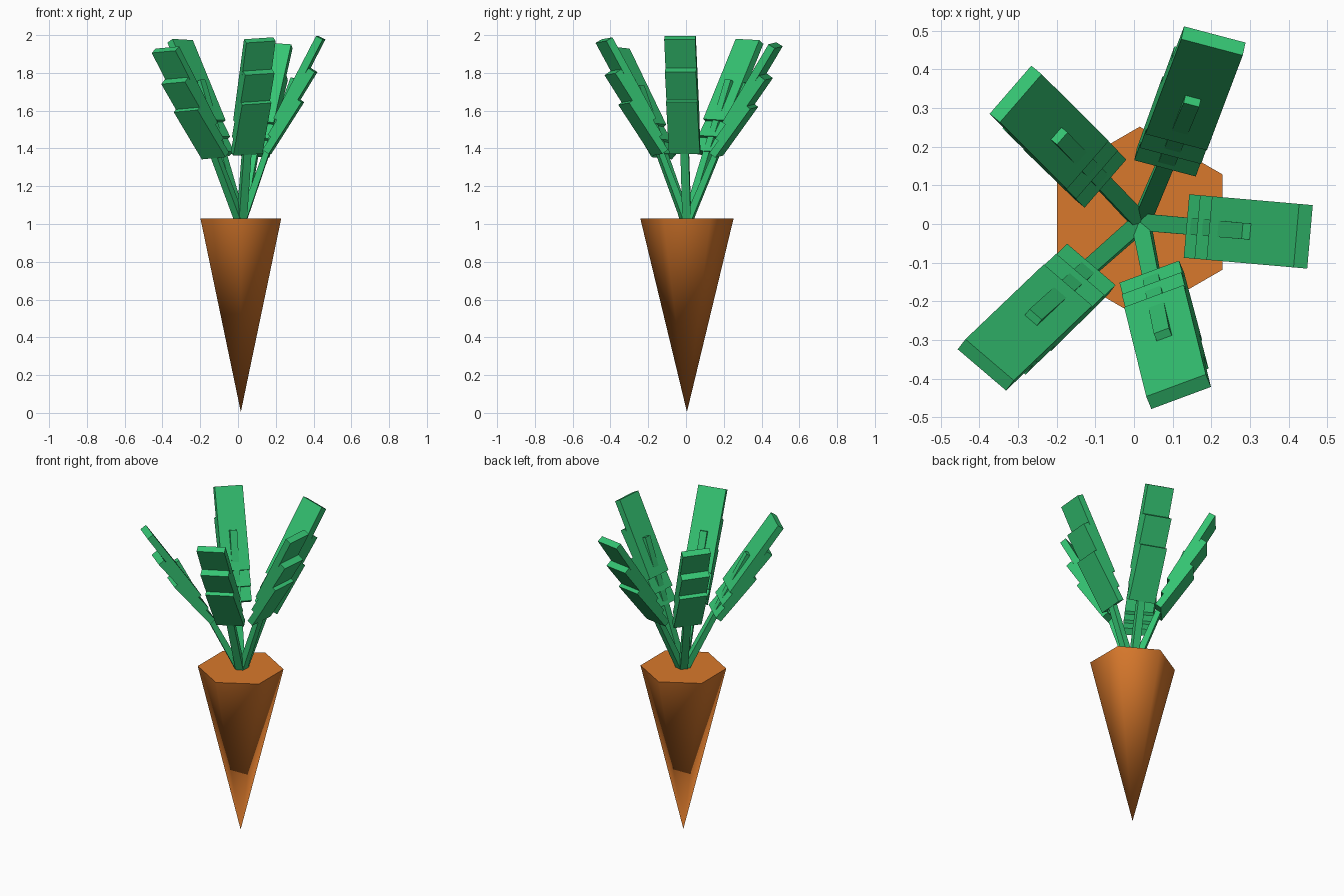
import bpy, bmesh
from math import radians
from mathutils import Matrix, Vector

if "Cube" in bpy.data.objects:
    bpy.data.objects.remove(bpy.data.objects["Cube"])


def material(name, color):
    m = bpy.data.materials.new(name)
    m.diffuse_color = color
    m.use_nodes = True
    m.node_tree.nodes["Principled BSDF"].inputs["Base Color"].default_value = m.diffuse_color
    return m


orange = material("orange", (0.69, 0.19, 0.025, 1))
green = material("green", (0.035, 0.55, 0.17, 1))


def make_object(name, bm, mat):
    mesh = bpy.data.meshes.new(name)
    bm.normal_update()
    bm.to_mesh(mesh)
    bm.free()
    mesh.materials.append(mat)
    ob = bpy.data.objects.new(name, mesh)
    bpy.context.collection.objects.link(ob)
    return ob


def add_bar(bm, matrix, length, bottom, top):
    """Box rising from the origin of matrix, with (x, y) sizes at each end."""
    for v in bmesh.ops.create_cube(bm, size=1)["verts"]:
        sx, sy = top if v.co.z > 0 else bottom
        v.co = matrix @ Vector((v.co.x * sx, v.co.y * sy, (v.co.z + 0.5) * length))


# Root: six-sided cone standing on its tip
bm = bmesh.new()
bmesh.ops.create_cone(bm, cap_ends=True, segments=6, radius1=0, radius2=0.247,
                      depth=1.025, matrix=Matrix.Translation((0.015, 0.005, 0.5175)))
bmesh.ops.remove_doubles(bm, verts=bm.verts, dist=0.0001)
root = make_object("root", bm, orange)
bpy.context.view_layer.objects.active = root
root.select_set(True)
bpy.ops.object.shade_smooth_by_angle(angle=radians(65))

# Leaflets: start along stem, length, splay away from the stem
LEAFLETS = [(0.405, 0.325, 13), (0.49, 0.414, 12), (0.585, 0.49, 8)]

# Leaves: azimuth, tilt, twist
LEAVES = [(-5, 19.5, 0), (67, 24.5, 9), (133.5, 22, 6), (221.5, 27, 9), (281, 21.2, 10)]

for i, (azimuth, tilt, twist) in enumerate(LEAVES, 1):
    frame = (Matrix.Translation((0.018, 0.005, 1.0))
             @ Matrix.Rotation(radians(azimuth), 4, "Z")
             @ Matrix.Rotation(radians(tilt), 4, "Y")
             @ Matrix.Rotation(radians(twist), 4, "Z"))
    bm = bmesh.new()
    # stem
    add_bar(bm, frame, 0.82, (0.04, 0.045), (0.022, 0.042))
    # leaflets
    for start, length, splay in LEAFLETS:
        m = frame @ Matrix.Translation((0, 0, start)) @ Matrix.Rotation(radians(splay), 4, "Y")
        add_bar(bm, m, length, (0.04, 0.165), (0.04, 0.165))
    make_object(f"leaf_{i}", bm, green)
